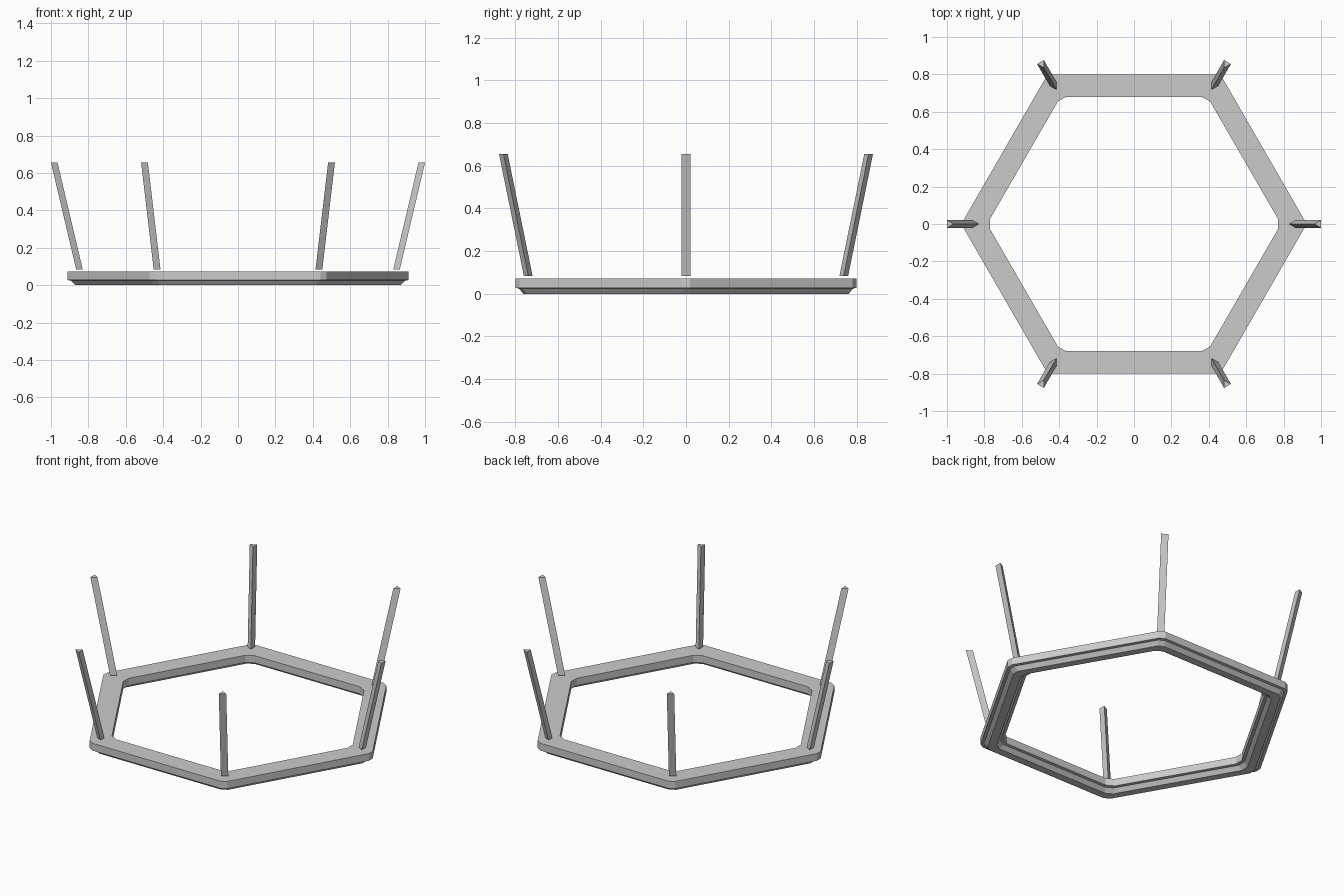
import bpy, bmesh
from math import sin, cos, pi, sqrt
from mathutils import Matrix, Vector

if "Cube" in bpy.data.objects:
    bpy.data.objects.remove(bpy.data.objects["Cube"])


def make_object(name, bm):
    bmesh.ops.recalc_face_normals(bm, faces=bm.faces)
    mesh = bpy.data.meshes.new(name)
    bm.to_mesh(mesh)
    bm.free()
    obj = bpy.data.objects.new(name, mesh)
    bpy.context.collection.objects.link(obj)
    return obj


def hexagon(apothem, cut):
    """Hexagon outline with each corner cut off by a small flat."""
    corners = [Vector((cos(i * pi / 3), sin(i * pi / 3))) * apothem * 2 / sqrt(3)
               for i in range(6)]
    points = []
    for i, c in enumerate(corners):
        for n in (corners[i - 1], corners[(i + 1) % 6]):
            points.append(c + (n - c).normalized() * cut)
    return points


# Hexagonal ring: cross-section of (apothem, height, corner cut)
profile = [(0.80, 0.072, 0.022), (0.80, 0.027, 0.022),
           (0.783, 0.025, 0.022), (0.763, 0.0, 0.023),
           (0.717, 0.0, 0.027), (0.697, 0.025, 0.029),
           (0.68, 0.027, 0.03), (0.68, 0.072, 0.03)]
bm = bmesh.new()
loops = [[bm.verts.new((p.x, p.y, z)) for p in hexagon(a, cut)]
         for a, z, cut in profile]
for k, lower in enumerate(loops):
    upper = loops[(k + 1) % len(loops)]
    for i in range(12):
        j = (i + 1) % 12
        bm.faces.new((lower[i], lower[j], upper[j], upper[i]))
make_object("hexagonal_ring", bm)

# Triangular posts leaning outward, one over each corner
section = [(0.83, 0.0), (0.865, 0.021), (0.865, -0.021)]
for i in range(6):
    bm = bmesh.new()
    bottom = [bm.verts.new((x, y, 0.083)) for x, y in section]
    top = [bm.verts.new((x + 0.135, y, 0.656)) for x, y in section]
    bm.faces.new(bottom)
    bm.faces.new(top)
    for a in range(3):
        b = (a + 1) % 3
        bm.faces.new((bottom[a], bottom[b], top[b], top[a]))
    bm.transform(Matrix.Rotation(i * pi / 3, 4, 'Z'))
    make_object(f"post_{i + 1}", bm)
